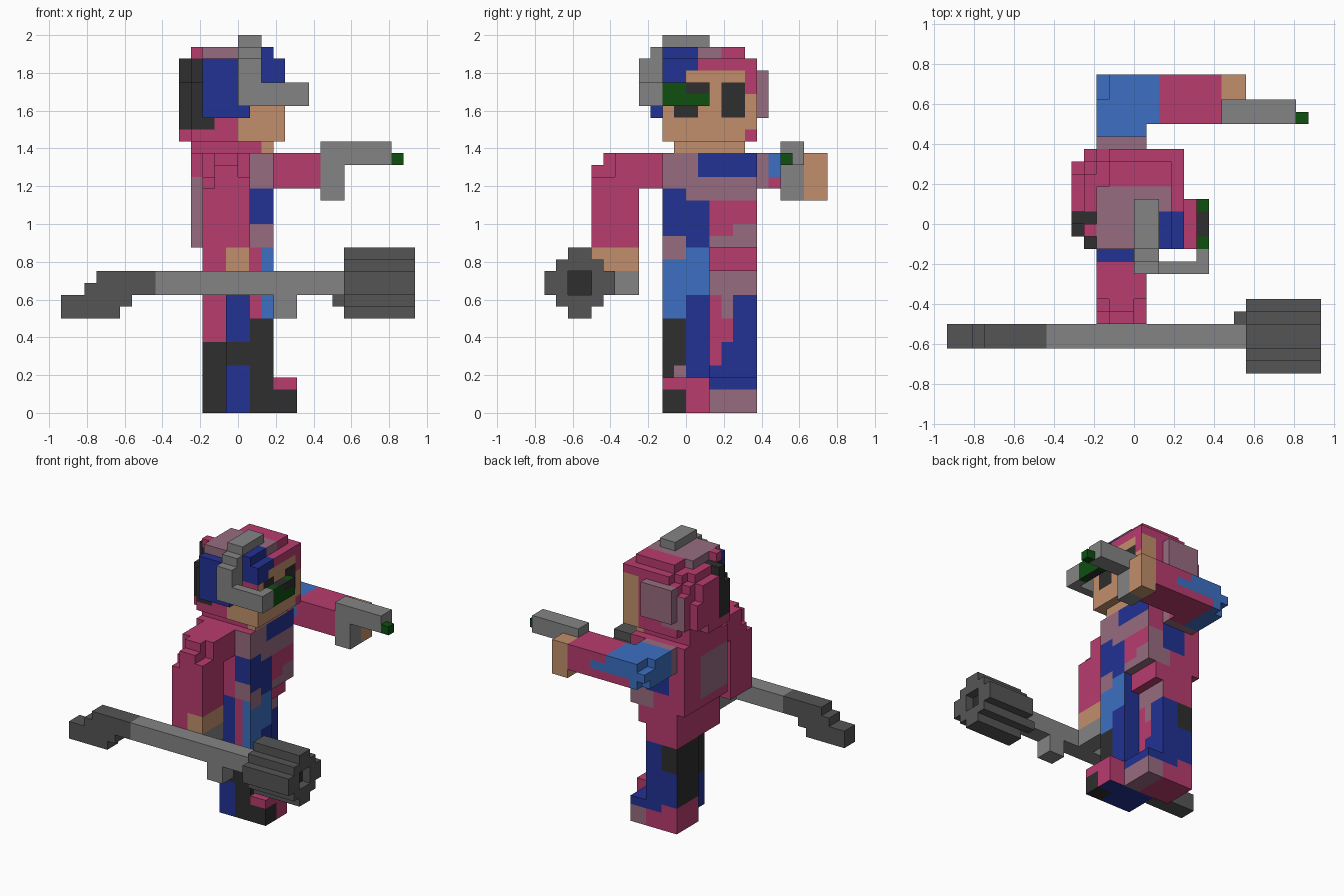
import bpy, bmesh
from mathutils import Vector

cube = bpy.data.objects.get("Cube")
if cube:
    bpy.data.objects.remove(cube, do_unlink=True)

U = 1 / 16          # size of one block
ALL = (-99, 99)     # "any position" along an axis


def linear(c):
    c /= 255
    return c / 12.92 if c < 0.04045 else ((c + 0.055) / 1.055) ** 2.4


# Flat colour palette
PALETTE = {"pink": (184, 60, 110), "mauve": (151, 108, 128), "navy": (34, 50, 148),
           "light_blue": (60, 112, 194), "tan": (193, 143, 107), "black": (46, 46, 46),
           "dark_grey": (85, 85, 85), "grey": (132, 132, 132), "green": (14, 78, 16)}
MATS = {}
for name, rgb in PALETTE.items():
    m = bpy.data.materials.new(name)
    m.use_nodes = True
    col = (*[linear(c) for c in rgb], 1)
    m.diffuse_color = col
    m.node_tree.nodes["Principled BSDF"].inputs["Base Color"].default_value = col
    MATS[name] = m

DIRS = [Vector(d) for d in ((1, 0, 0), (-1, 0, 0), (0, 1, 0), (0, -1, 0), (0, 0, 1), (0, 0, -1))]


def cells(boxes):
    return {(x, y, z) for (a, b, c, d, e, f) in boxes
            for x in range(a, b) for y in range(c, d) for z in range(e, f)}


def inside(p, ranges):
    return all(lo < v < hi for v, (lo, hi) in zip(p, ranges))


def blocks(name, colour, boxes, paint=(), cut=()):
    """Blocky shell from boxes minus cuts; later paint regions win."""
    solid = cells(boxes) - cells(cut)
    names = [colour] + sorted({p[0] for p in paint} - {colour})
    bm = bmesh.new()
    for cell in sorted(solid):
        mid = Vector(cell) + Vector((.5, .5, .5))
        for d in DIRS:
            if tuple(int(a + b) for a, b in zip(cell, d)) in solid:
                continue
            u = Vector((d.y, d.z, d.x))
            v = d.cross(u)
            quad = [mid + (d + u * i + v * j) / 2 for i, j in ((-1, -1), (1, -1), (1, 1), (-1, 1))]
            face = bm.faces.new([bm.verts.new(q * U) for q in quad])
            spot = mid + d * 0.45
            for c, *ranges in paint:
                if inside(spot, ranges):
                    face.material_index = names.index(c)
    bmesh.ops.remove_doubles(bm, verts=bm.verts, dist=U / 50)
    bmesh.ops.dissolve_limit(bm, angle_limit=0.01, verts=bm.verts, edges=bm.edges,
                             delimit={'MATERIAL'})
    me = bpy.data.meshes.new(name)
    bm.to_mesh(me)
    bm.free()
    for n in names:
        me.materials.append(MATS[n])
    ob = bpy.data.objects.new(name, me)
    bpy.context.scene.collection.objects.link(ob)


FRONT, SIDE = (2.9, 99), (-99, -1.9)    # chest side, weapon-arm side

# Legs, one a step ahead of the other
blocks("front_leg", "navy", [(-1, 3, -2, 2, 0, 14), (3, 5, -2, 2, 0, 3)], [
    ("black", (-1, 5), SIDE, (4, 6)),
    ("black", (1, 5), SIDE, (0, 8)),
    ("pink", (1, 2), SIDE, (8, 14)),
    ("light_blue", (2, 3), SIDE, (8, 14)),
    ("black", FRONT, (-2, 0), (3, 8)),
    ("light_blue", FRONT, (-2, 0), (8, 13)),
    ("light_blue", FRONT, (0, 2), (10, 14)),
    ("mauve", FRONT, (-2, 0), (13, 14)),
    ("mauve", FRONT, (-1, 0), (3, 4)),
    ("pink", FRONT, ALL, (2, 3)),
    ("pink", FRONT, (0, 2), (0.1, 2)),
    ("black", FRONT, (-2, 0), (0, 2)),
    ("black", (-1, -.9), ALL, (4, 9))])
blocks("back_leg", "navy", [(-3, 1, 2, 6, 0, 10), (1, 3, 2, 6, 0, 3)], [
    ("black", (-3, -1), (2, 2.1), (0, 6)),
    ("pink", (-3, -1), (2, 2.1), (6, 10)),
    ("black", (-3, -2.9), ALL, (3, 10)),
    ("black", (-3, -1), (5.9, 6), (7, 10)),
    ("pink", (.9, 1), (2, 4), (4, 10)),
    ("navy", (.9, 1), (3, 4), (4, 6)),
    ("mauve", (.9, 1), (3, 4), (8, 10)),
    ("pink", (-3, 1), (2.1, 6), (0, 2)),
    ("pink", (-3, -1), (2.1, 6), (2, 3)),
    ("mauve", (1, 3), ALL, (0, 2))])

# Torso and hips
blocks("torso", "pink", [(-4, 3, -2, 6, 14, 22), (-3, 2, 2, 6, 12, 14), (-3, 1, 2, 6, 10, 12),
                         (-3, -1, -2, 2, 10, 14)], [
    ("mauve", FRONT, ALL, (18, 22)),
    ("navy", FRONT, (1, 6), (20, 22)),
    ("navy", FRONT, (2, 6), (20, 21)),
    ("navy", FRONT, (-2, 2), (14, 18)),
    ("navy", FRONT, (-2, 0), (18, 19)),
    ("mauve", FRONT, (-2, 0), (14, 15)),
    ("mauve", FRONT, (2, 6), (14, 15)),
    ("mauve", FRONT, (4, 6), (15, 16)),
    ("mauve", (.9, 1), (2, 6), (10, 12)),
    ("mauve", (1, 3), SIDE, (14, 22)),
    ("navy", (1, 3), SIDE, (16, 19)),
    ("mauve", (-4, -3), SIDE, (14, 20)),
    ("mauve", (-4, -3.9), (-2, 3), (15, 20)),
    ("mauve", (0, 3), (5.9, 6), (14, 18)),
    ("navy", (-2, 1), (5.9, 6), (16, 19)),
    ("mauve", (1, 3), (2, 6), (14, 14.1))])

# Lowered arm with hand
blocks("lowered_arm", "pink", [(-3, 1, -8, -4, 12, 22), (-3, 1, -4, -2, 19, 22)],
       [("tan", (-1, 1), ALL, (12, 14))],
       [(-3, 1, -8, -7, 21, 22), (-3, -2, -8, -6, 20, 22), (0, 1, -8, -6, 20, 22),
        (-3, -2, -8, -7, 19, 20)])

# Raised arm pointing forward, with hand
blocks("raised_arm", "pink", [(-3, 1, 6, 12, 19, 22), (1, 7, 8, 12, 19, 22)], [
    ("light_blue", (-3, 2), (7, 12), (20, 22)),
    ("light_blue", (-3, -1), (7, 12), ALL),
    ("light_blue", (2, 4), (11.9, 12), (20, 21)),
    ("mauve", ALL, (6, 7), ALL)],
    [(-3, -2, 11, 12, 19, 20), (-3, -2, 11, 12, 21, 22), (-3, -2, 10, 11, 21, 22)])
blocks("raised_hand", "tan", [(7, 9, 10, 12, 18, 22)])

# Small sidearm
blocks("sidearm", "grey", [(7, 13, 8, 10, 21, 23), (7, 9, 8, 10, 18, 21)])
blocks("sidearm_tip", "green", [(13, 14, 8, 9, 21, 22)])

# Head, rounded at the back and crown
blocks("head", "pink", [(-4, 3, -1, 5, 22, 23), (-4, 4, -2, 6, 23, 30), (-5, -4, -1, 5, 23, 30),
                        (-4, 3, -2, 5, 30, 31)], [
    ("mauve", (-3, 3), (-2, 3), (30, 31)),
    ("mauve", (-4, -1), (5.9, 6), (24, 28)),
    ("black", (-5, -2), (-2, 1), (24, 30)),
    ("tan", (0, 4), (-2, -1.9), (23, 26)),
    ("tan", (2, 4), (5.9, 6), (23, 29)),
    ("tan", (2, 4), ALL, (22, 24)),
    ("tan", (3.9, 4), (-2, 6), (23, 29)),
    ("pink", (3.9, 4), (5, 6), (27, 30)),
    ("pink", (3.9, 4), (5, 6), (23, 24)),
    ("navy", (2, 4), (-2, 1), (28, 31)),
    ("tan", (3.9, 4), (0, 1), (28, 29)),
    ("black", (3.9, 4), (-1, 1), (25, 28)),
    ("black", (3.9, 4), (3, 5), (25, 28))],
    [(-4, -3, -2, -1, 28, 31), (-4, -3, 5, 6, 28, 30), (-5, -4, -1, 0, 28, 30),
     (-5, -4, 4, 5, 27, 30), (-5, -4, 1, 4, 29, 30), (-4, -3, 4, 5, 29, 31),
     (-4, -2, 3, 5, 30, 31), (-4, -3, 0, 3, 30, 31), (-5, -4, 3, 5, 23, 24),
     (-3, -2, 5, 6, 29, 30), (-4, -3, 5, 6, 23, 24)])
blocks("ear_pad", "mauve", [(-3, 1, 6, 7, 25, 29)])
blocks("blue_ear_pad", "navy", [(-3, 1, -3, -2, 25, 30)])

# Headset band with boom, and eyepiece
blocks("headset", "grey", [(0, 2, -2, 2, 31, 32), (0, 2, -3, -1, 30, 32), (0, 2, -4, -2, 26, 30),
                           (0, 6, -4, -3, 26, 28), (5, 6, -4, -2, 26, 28)],
       cut=[(0, 2, -3, -2, 31, 32)])
blocks("eyepiece", "green", [(5, 6, -2, 2, 26, 28)], [
    ("black", (5, 5.9), (-1, 1), ALL),
    ("black", (5.9, 6), (0, 2), (27, 28))])

# Long weapon: stock, body, grips and ribbed barrel cluster
blocks("weapon_stock", "dark_grey", [(-12, -7, -10, -8, 10, 12), (-13, -9, -10, -8, 9, 11),
                                     (-15, -10, -10, -8, 8, 10)])
blocks("weapon_body", "grey", [(-7, 9, -10, -8, 10, 12), (3, 5, -10, -8, 8, 10),
                               (-1, 1, -8, -4, 10, 12)])
rings = [(9, 15, -9 - w, -9 + w, 11 - h, 11 + h) for w, h in ((3, 1), (2, 2), (1, 3))]
blocks("weapon_barrels", "dark_grey", rings + [(8, 9, -8, -7, 9, 10)],
       [("black", (12, 14), (-10, -8), (10, 12))], [(14, 15, -10, -8, 10, 12)])
